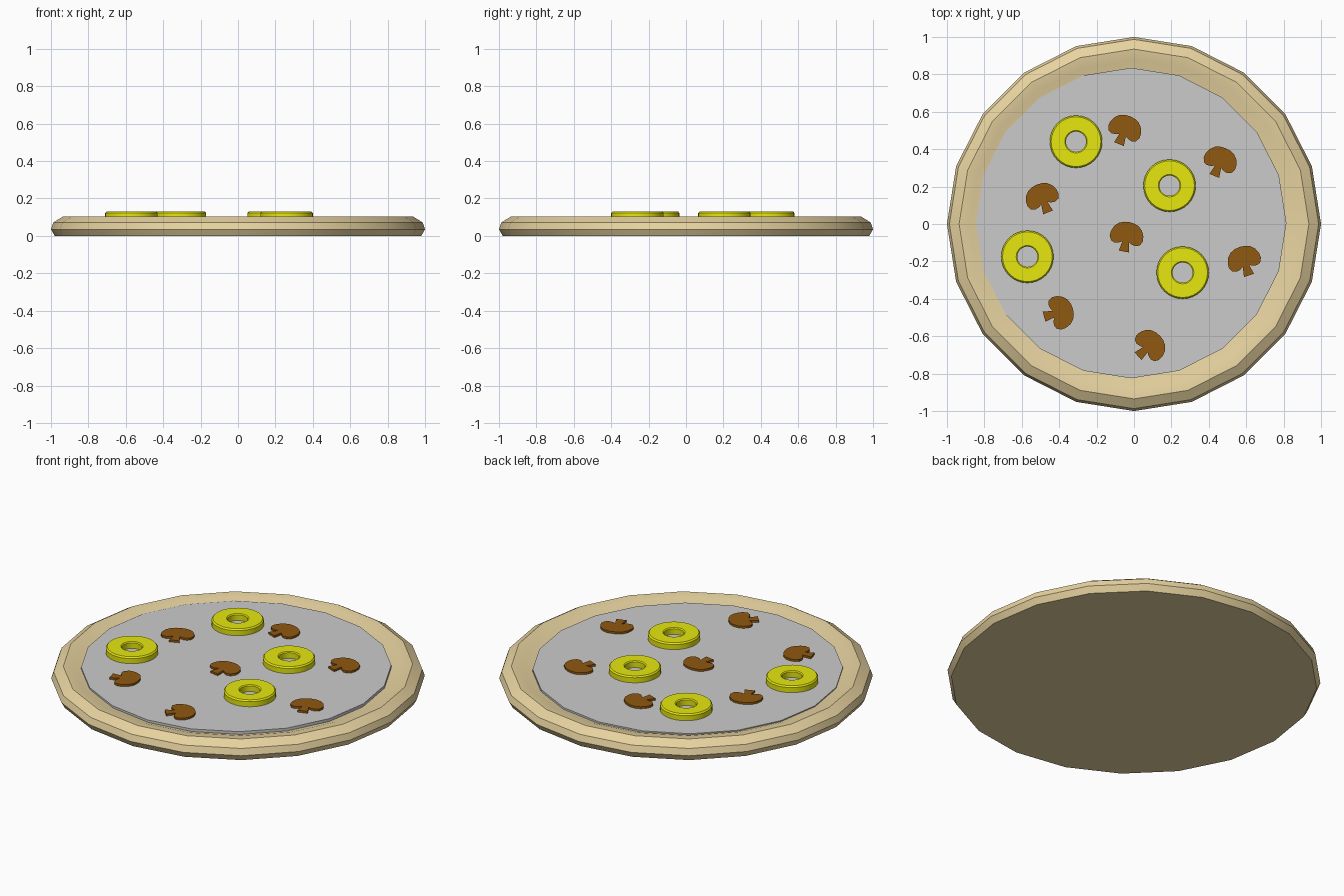
import bpy, bmesh, math
from mathutils import Matrix, Vector

if "Cube" in bpy.data.objects:
    bpy.data.objects.remove(bpy.data.objects["Cube"])


def material(name, rgb):
    m = bpy.data.materials.new(name)
    m.diffuse_color = (*rgb, 1)
    m.use_nodes = True
    m.node_tree.nodes["Principled BSDF"].inputs["Base Color"].default_value = m.diffuse_color
    return m


def finish(bm, name, mat=None, angle=30):
    bmesh.ops.recalc_face_normals(bm, faces=bm.faces)
    me = bpy.data.meshes.new(name)
    bm.to_mesh(me)
    bm.free()
    ob = bpy.data.objects.new(name, me)
    bpy.context.collection.objects.link(ob)
    if mat:
        me.materials.append(mat)
    bpy.ops.object.select_all(action='DESELECT')
    ob.select_set(True)
    bpy.context.view_layer.objects.active = ob
    bpy.ops.object.shade_smooth_by_angle(angle=math.radians(angle))
    return ob


def lathe(name, profile, sides, centre, mat=None, closed=False, angle=30):
    """Turn an (r, z) profile round z; cap the ends or close it into a ring."""
    bm = bmesh.new()
    rings = []
    for r, z in profile:
        rings.append([bm.verts.new((centre[0] + r * math.cos(2 * math.pi * i / sides),
                                    centre[1] + r * math.sin(2 * math.pi * i / sides), z))
                      for i in range(sides)])
    pairs = list(zip(rings, rings[1:]))
    if closed:
        pairs.append((rings[-1], rings[0]))
    for a, b in pairs:
        for i in range(sides):
            j = (i + 1) % sides
            bm.faces.new((a[i], a[j], b[j], b[i]))
    if not closed:
        bm.faces.new(rings[0])
        bm.faces.new(rings[-1])
    return finish(bm, name, mat, angle)


dough = material("dough", (0.80, 0.65, 0.35))
yellow = material("yellow", (0.80, 0.80, 0.005))
brown = material("brown", (0.28, 0.10, 0.005))

# Crust: 20-sided base with a rounded rim dipping to the middle
lathe("crust", [(0.98, 0), (1.0, 0.035), (0.987, 0.072), (0.935, 0.104),
                (0.88, 0.098), (0.80, 0.07)], 20, (0, 0), dough)

# Cheese: thin disc, set slightly off centre
lathe("cheese", [(0.83, 0.06), (0.83, 0.092)], 20, (-0.015, 0.005))

# Topping rings
ring = [(0.054, 0.09), (0.14, 0.09), (0.14, 0.122), (0.133, 0.13),
        (0.060, 0.13), (0.054, 0.125)]
for k, c in enumerate([(-0.31, 0.44), (0.19, 0.205), (-0.57, -0.175), (0.26, -0.26)]):
    lathe(f"topping_ring_{k + 1}", ring, 32, c, yellow, closed=True)

# Mushroom slices: mirrored half outline, extruded
half = [(0.028, -0.085), (0.018, -0.032), (0.035, -0.042), (0.058, -0.046),
        (0.078, -0.038), (0.09, -0.015), (0.088, 0.012), (0.076, 0.04),
        (0.055, 0.061), (0.028, 0.072)]
outline = half + [(0, 0.075)] + [(-x, y) for x, y in reversed(half)]


def mushroom(name, x, y, deg):
    rot = Matrix.Rotation(math.radians(deg), 3, 'Z')
    pts = [rot @ Vector((px, py, 0)) for px, py in outline]
    xs, ys = [p.x for p in pts], [p.y for p in pts]
    shift = Vector((x - (min(xs) + max(xs)) / 2, y - (min(ys) + max(ys)) / 2, 0.088))
    bm = bmesh.new()
    face = bm.faces.new([bm.verts.new(p + shift) for p in pts])
    ext = bmesh.ops.extrude_face_region(bm, geom=[face], use_keep_orig=True)
    verts = [g for g in ext["geom"] if isinstance(g, bmesh.types.BMVert)]
    bmesh.ops.translate(bm, verts=verts, vec=(0, 0, 0.016))
    finish(bm, name, brown)


for k, (x, y, deg) in enumerate([(-0.05, 0.50, -22), (0.46, 0.33, -22), (-0.49, 0.135, 22),
                                 (-0.04, -0.07, -10), (0.59, -0.20, 18),
                                 (-0.405, -0.475, -75), (0.085, -0.65, -48)]):
    mushroom(f"mushroom_slice_{k + 1}", x, y, deg)
